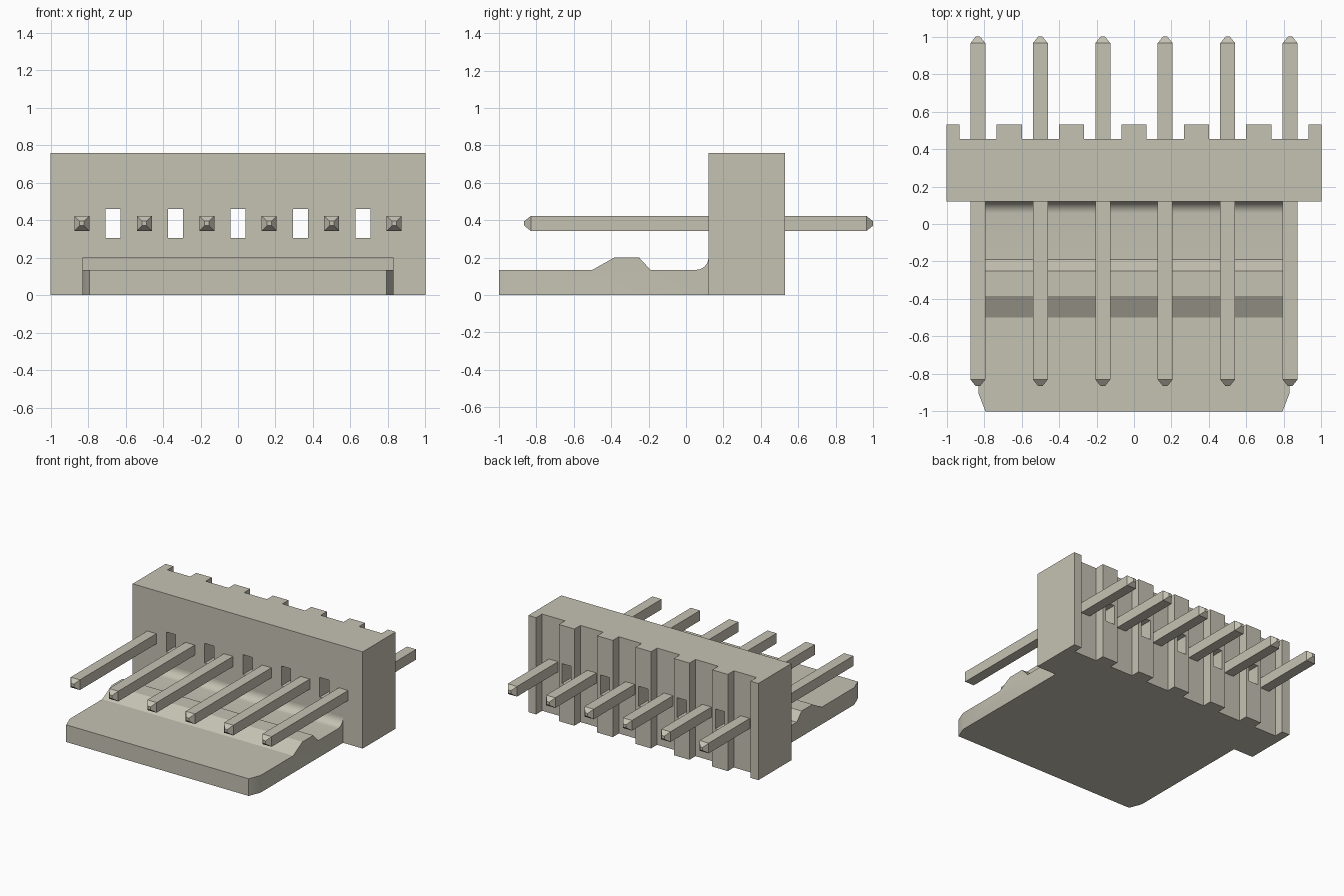
import bpy, bmesh, math
from mathutils import Vector

cube = bpy.data.objects.get("Cube")
if cube:
    bpy.data.objects.remove(cube)

# One moulded colour for everything
beige = bpy.data.materials.new("warm_grey_beige")
beige.use_nodes = True
COLOUR = (0.56, 0.54, 0.45, 1)
beige.diffuse_color = COLOUR
beige.node_tree.nodes["Principled BSDF"].inputs["Base Color"].default_value = COLOUR


def finish(bm, name):
    bmesh.ops.recalc_face_normals(bm, faces=bm.faces)
    mesh = bpy.data.meshes.new(name)
    bm.to_mesh(mesh)
    bm.free()
    mesh.materials.append(beige)
    obj = bpy.data.objects.new(name, mesh)
    bpy.context.collection.objects.link(obj)
    return obj


def prism(points, direction, name):
    """Extrude a flat outline along a direction."""
    bm = bmesh.new()
    face = bm.faces.new([bm.verts.new(p) for p in points])
    moved = bmesh.ops.extrude_face_region(bm, geom=[face])["geom"]
    verts = [g for g in moved if isinstance(g, bmesh.types.BMVert)]
    bmesh.ops.translate(bm, verts=verts, vec=Vector(direction))
    return finish(bm, name)


def cut(target, cutter):
    """Subtract the cutter, keep the result and drop the cutter."""
    cutter.hide_render = True
    mod = target.modifiers.new("cut", "BOOLEAN")
    mod.operation = "DIFFERENCE"
    mod.solver = "EXACT"
    mod.object = cutter
    bpy.context.view_layer.update()
    graph = bpy.context.evaluated_depsgraph_get()
    mesh = bpy.data.meshes.new_from_object(target.evaluated_get(graph))
    target.modifiers.clear()
    target.data = mesh
    bpy.data.objects.remove(cutter)


PITCH = 1 / 3
FRONT, GROOVE, BACK, HEIGHT = 0.12, 0.455, 0.53, 0.76

# Upright housing: plan outline with grooves behind the pins
pin_xs = [(i - 2.5) * PITCH for i in range(6)]
outline = [(-1, BACK), (-1, FRONT), (1, FRONT), (1, BACK)]
for x in reversed(pin_xs):
    outline += [(x + 0.099, BACK), (x + 0.099, GROOVE),
                (x - 0.099, GROOVE), (x - 0.099, BACK)]
housing = prism([(x, y, 0) for x, y in outline], (0, 0, HEIGHT), "housing")

# Windows through the housing between the pins
bm = bmesh.new()
for i in range(5):
    box = bmesh.ops.create_cube(bm, size=1)["verts"]
    bmesh.ops.scale(bm, verts=box, vec=(0.08, 1, 0.155))
    bmesh.ops.translate(bm, verts=box, vec=((i - 2) * PITCH, 0.3, 0.382))
cut(housing, finish(bm, "window_cutter"))

# Latch plate: side profile with a ridge and a filleted root
profile = [(FRONT, 0), (-1, 0), (-1, 0.135), (-0.5, 0.135), (-0.385, 0.2),
           (-0.25, 0.2), (-0.19, 0.135)]
R = 0.065
for i in range(9):
    a = math.radians(90) * i / 8
    profile.append((FRONT - R + R * math.sin(a), 0.2 - R * math.cos(a)))
plate = prism([(-0.83, y, z) for y, z in profile], (1.66, 0, 0), "latch_plate")

# Clipped front corners of the plate
for side in (-1, 1):
    corner = [(0.83, -0.905), (0.793, -1), (0.79, -1.1), (0.95, -1.1), (0.95, -0.905)]
    cut(plate, prism([(side * x, y, -0.2) for x, y in corner], (0, 0, 0.6), "corner_cutter"))
bpy.ops.object.select_all(action="DESELECT")
plate.select_set(True)
bpy.context.view_layer.objects.active = plate
bpy.ops.object.shade_smooth_by_angle(angle=math.radians(25))

# Square contact pins with tapered tips
STATIONS = [(-0.865, 0.012), (-0.83, 0.04), (0.965, 0.04), (1.0, 0.012)]
for n, x in enumerate(pin_xs):
    bm = bmesh.new()
    rings = [[bm.verts.new((x + sx * h, y, 0.383 + sz * h))
              for sx, sz in ((-1, -1), (1, -1), (1, 1), (-1, 1))]
             for y, h in STATIONS]
    for a, b in zip(rings, rings[1:]):
        for k in range(4):
            j = (k + 1) % 4
            bm.faces.new((a[k], a[j], b[j], b[k]))
    bm.faces.new(rings[0])
    bm.faces.new(rings[-1])
    finish(bm, f"contact_pin_{n + 1}")
